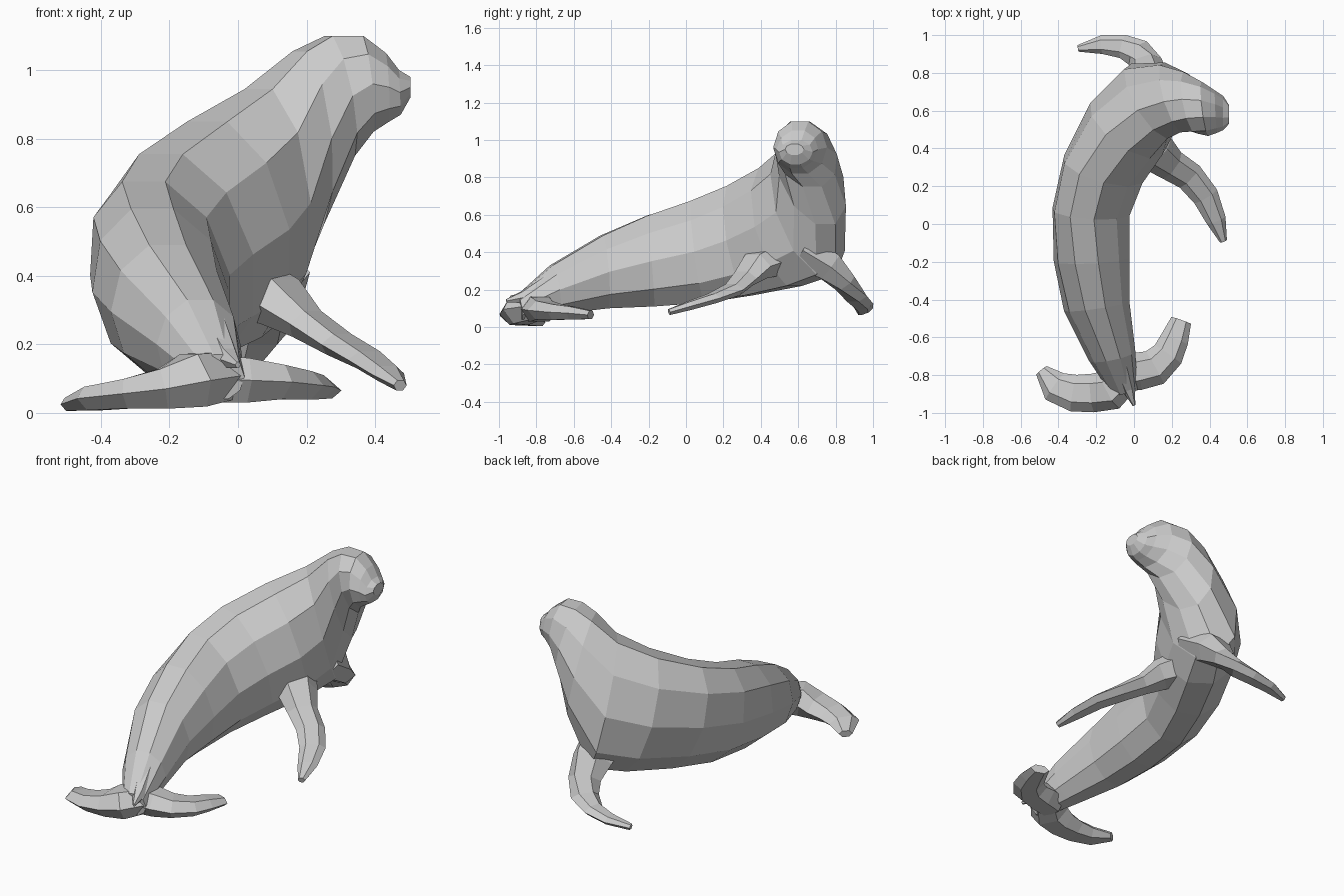
import bpy, bmesh, math
from mathutils import Vector


def loft(name, rings):
    """Skin a list of equal-length point rings and cap both ends, flat shaded."""
    bm = bmesh.new()
    loops = [[bm.verts.new(p) for p in ring] for ring in rings]
    n = len(loops[0])
    for a, b in zip(loops, loops[1:]):
        for i in range(n):
            j = (i + 1) % n
            bm.faces.new((a[i], a[j], b[j], b[i]))
    bm.faces.new(loops[0])
    bm.faces.new(loops[-1])
    bmesh.ops.recalc_face_normals(bm, faces=bm.faces)
    mesh = bpy.data.meshes.new(name)
    bm.to_mesh(mesh)
    bm.free()
    obj = bpy.data.objects.new(name, mesh)
    bpy.context.collection.objects.link(obj)
    return obj


def oval(c, side, up, n):
    angles = [2 * math.pi * i / n for i in range(n)]
    return [c + side * math.cos(t) + up * math.sin(t) for t in angles]


def limb(name, path, n=6):
    """Flattened tapering limb: path entries are x, y, z, half width, half thickness."""
    pts = [Vector(p[:3]) for p in path]
    rings = []
    for i, p in enumerate(path):
        d = (pts[min(i + 1, len(pts) - 1)] - pts[max(i - 1, 0)]).normalized()
        side = d.cross(Vector((0, 0, 1))).normalized()
        up = side.cross(d)
        rings.append(oval(pts[i], side * p[3], up * p[4], n))
    return loft(name, rings)


# Body and head: top point, bottom point, half width, heading (degrees from +y to +x)
sections = [
    ((-.05, -.90, .17), (-.05, -.88, .04), .07, -10),
    ((-.11, -.72, .33), (-.12, -.68, .07), .125, -12),
    ((-.205, -.45, .49), (-.19, -.42, .10), .175, -8),
    ((-.25, -.21, .595), (-.20, -.17, .11), .20, -2),
    ((-.275, .03, .675), (-.18, .10, .13), .205, 6),
    ((-.225, .24, .755), (-.10, .34, .17), .22, 20),
    ((-.09, .43, .85), (.01, .58, .22), .235, 36),
    ((.06, .55, .945), (.10, .75, .28), .215, 52),
    ((.18, .595, 1.055), (.23, .745, .55), .185, 68),
    ((.265, .61, 1.10), (.33, .675, .75), .168, 77),
    ((.36, .61, 1.10), (.39, .61, .82), .145, 83),
    ((.43, .60, 1.05), (.44, .59, .85), .112, 87),
    ((.47, .59, 1.00), (.475, .585, .87), .09, 90),
    ((.503, .58, .98), (.503, .58, .92), .05, 90),
]
rings = []
for top, bottom, w, heading in sections:
    top, bottom = Vector(top), Vector(bottom)
    a = math.radians(heading)
    side = Vector((math.cos(a), -math.sin(a), 0)) * w
    rings.append(oval((top + bottom) / 2, side, (top - bottom) * .525, 10))
loft("body_and_head", rings)

# Front flippers
limb("front_flipper_inner", [
    (.01, .50, .37, .12, .10), (.12, .375, .325, .11, .08), (.20, .31, .26, .085, .05),
    (.295, .25, .20, .078, .038), (.38, .145, .155, .07, .03), (.435, .02, .115, .053, .026),
    (.473, -.09, .08, .02, .018)])
limb("front_flipper_outer", [
    (.07, .62, .41, .14, .11), (.065, .77, .32, .12, .09), (.06, .85, .235, .09, .06),
    (.02, .905, .165, .078, .042), (-.06, .94, .125, .063, .034), (-.17, .95, .10, .05, .027),
    (-.295, .93, .08, .018, .018)])

# Rear flippers
limb("rear_flipper_left", [
    (-.04, -.80, .11, .09, .08), (-.13, -.88, .095, .11, .09), (-.22, -.895, .07, .102, .068),
    (-.32, -.895, .056, .098, .05), (-.42, -.86, .042, .085, .04), (-.49, -.775, .025, .036, .022)])
limb("rear_flipper_right", [
    (-.08, -.80, .10, .09, .08), (.02, -.78, .095, .10, .075), (.11, -.76, .09, .098, .058),
    (.18, -.69, .08, .085, .048), (.215, -.61, .075, .075, .04), (.25, -.51, .065, .055, .026)])

# Tail
limb("tail", [(-.08, -.72, .24, .06, .06), (-.03, -.87, .16, .035, .035), (0, -.96, .14, .008, .01)])
